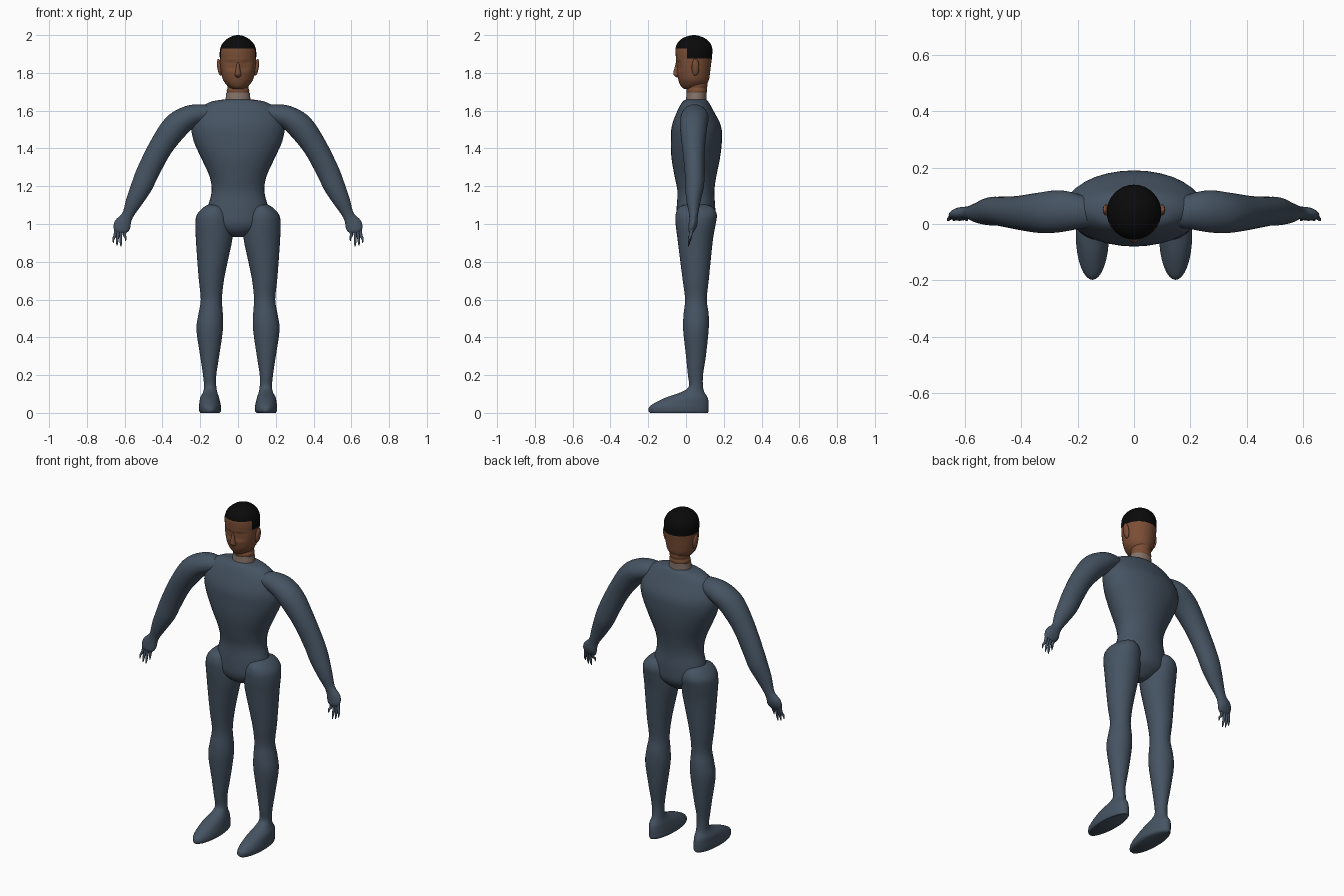
import bpy
import bmesh
import math
from mathutils import Vector

# Tables are in hundredths of a unit
UNIT = 0.01
SIDES = 32

default_cube = bpy.data.objects.get("Cube")
if default_cube:
    bpy.data.objects.remove(default_cube, do_unlink=True)


def make_material(name, red, green, blue):
    material = bpy.data.materials.new(name)
    material.use_nodes = True
    colour = (red, green, blue, 1)
    material.diffuse_color = colour
    shader = next(n for n in material.node_tree.nodes if n.type == "BSDF_PRINCIPLED")
    shader.inputs["Base Color"].default_value = colour
    shader.inputs["Roughness"].default_value = 0.8
    return material


suit = make_material("slate blue suit", .06, .087, .122)
skin = make_material("brown skin", .2, .078, .037)
hair = make_material("black hair", .003, .003, .003)
collar_tone = make_material("pale collar", .23, .17, .14)


def smooth_rows(rows, steps):
    """Resample rows of numbers with a Catmull-Rom spline."""
    result = []
    last = len(rows) - 1
    for i in range(last):
        before, start, end, after = (
            rows[max(i - 1, 0)], rows[i], rows[i + 1], rows[min(i + 2, last)])
        for step in range(steps):
            t = step / steps
            result.append([
                b + (c - a) * t / 2
                + (a - 2.5 * b + 2 * c - d / 2) * t * t
                + (1.5 * (b - c) + (d - a) / 2) * t ** 3
                for a, b, c, d in zip(before, start, end, after)])
    result.append(list(rows[last]))
    return result


def finish(name, bm, materials, mirrored):
    bmesh.ops.recalc_face_normals(bm, faces=bm.faces)
    mesh = bpy.data.meshes.new(name)
    bm.to_mesh(mesh)
    bm.free()
    mesh.shade_smooth()
    mesh.set_sharp_from_angle(angle=math.radians(50))
    for material in materials:
        mesh.materials.append(material)
    obj = bpy.data.objects.new(name, mesh)
    bpy.context.scene.collection.objects.link(obj)
    if mirrored:
        obj.modifiers.new("mirror", "MIRROR").use_mirror_merge = False
    return obj


def loft(name, rings, materials, mirrored=False, sides=SIDES):
    """Skin elliptical rings given as (centre, first axis, second axis)."""
    bm = bmesh.new()
    loops = []
    for centre, across, depth in rings:
        loop = []
        for i in range(sides):
            angle = math.tau * i / sides
            point = centre + across * math.cos(angle) + depth * math.sin(angle)
            loop.append(bm.verts.new(point * UNIT))
        loops.append(loop)
    for low, high in zip(loops, loops[1:]):
        for i in range(sides):
            j = (i + 1) % sides
            bm.faces.new((low[i], low[j], high[j], high[i]))
    bm.faces.new(loops[0])
    bm.faces.new(loops[-1])
    return finish(name, bm, materials, mirrored)


def stack(name, rows, materials, mirrored=False, steps=4):
    """Level rings from rows of height, x limits and y limits."""
    rings = []
    for z, x0, x1, y0, y1 in smooth_rows(rows, steps):
        rings.append((Vector(((x0 + x1) / 2, (y0 + y1) / 2, z)),
                      Vector(((x1 - x0) / 2, 0, 0)),
                      Vector((0, (y1 - y0) / 2, 0))))
    return loft(name, rings, materials, mirrored)


def symmetric(rows):
    return [(z, -half, half, front, back) for z, half, front, back in rows]


def limb(name, rows, materials, steps=4, sides=SIDES):
    """Mirrored tube in the xz plane from rows of x, z, radius, y, depth."""
    path = smooth_rows(rows, steps)
    rings = []
    for i, (x, z, radius, y, depth) in enumerate(path):
        start, end = path[max(i - 1, 0)], path[min(i + 1, len(path) - 1)]
        normal = Vector((start[1] - end[1], 0, end[0] - start[0])).normalized()
        rings.append((Vector((x, y, z)), normal * radius, Vector((0, depth, 0))))
    return loft(name, rings, materials, True, sides)


# Torso: crotch, waist, chest, shoulder slope
stack("torso", symmetric([
    (93, 2, 3, 8), (95, 8, -2, 11), (100, 15, -5, 15), (108, 16, -5, 15.5),
    (117, 14, -4.5, 15), (125, 15, -6, 16), (135, 19.5, -7.7, 18),
    (144, 23.5, -8, 19), (152, 24.5, -7.5, 18.5), (160, 21, -4.5, 14.5),
    (164.5, 15, -2, 12), (166, 7, 0, 10.5)]), [suit])

# Legs and feet, from sole to hip
stack("legs", [
    (0, 10, 20, -19, 11.5), (1, 9, 20.5, -19.8, 12), (3, 9, 20.7, -19.5, 12),
    (5, 9.3, 20.5, -17, 12), (8, 10, 20, -11, 11.5), (11, 11, 18.5, -2.5, 9.7),
    (14, 11.5, 18, 1.5, 9), (20, 11.5, 18.5, 1, 9), (30, 10, 20, 0, 10.5),
    (44, 8, 22, -1.5, 12), (52, 8, 21, -1.3, 12), (60, 8.5, 19.7, -.5, 11),
    (70, 7.5, 20.7, -1.7, 12), (80, 5.5, 21.5, -3, 13), (92, 3, 22.3, -4.5, 14.3),
    (100, 3, 22.6, -5.5, 15.7), (105, 4, 21.7, -5.5, 16.3), (109, 7, 18, -3.5, 14),
    (111, 10, 14, 3, 8)], [suit], mirrored=True)

# Arms and palms
limb("arms", [
    (15, 159, 4, 4, 5), (21, 158, 5.5, 4.5, 6.5), (27, 156, 6.3, 4.5, 7.5),
    (33.5, 151, 7, 4, 7.2), (41, 140.5, 6.3, 4, 6), (47.5, 128, 6, 4.5, 5.2),
    (51, 120, 5.6, 4.5, 5), (55, 112, 4.4, 4, 3.7), (58.5, 104.5, 3, 4, 2.3),
    (61, 100, 4.4, 3.7, 2.3), (62, 97, 4, 3, 1.8), (62.3, 95.5, 2.5, 2.7, 1)], [suit])

# Fingers, spread slightly from the palm
fingers = [(64.5, 66, 90), (63, 64, 88.5), (61.5, 62, 88), (59.5, 59.5, 91)]
for index, (root, tip, end) in enumerate(fingers):
    limb("finger_pair_%d" % (index + 1), [
        (root, 98, .9, 3, 1), (root + .6, 94, .8, 2.5, .9),
        (tip, end + 2, .6, 1.6, .6), (tip, end, .2, 1.2, .2)],
        [suit], steps=3, sides=10)

# Neck and collar
stack("collar", symmetric([
    (163, 6.8, -.5, 11), (166, 6.6, 0, 10.8), (169.5, 6.2, .3, 10.8)]), [collar_tone])
stack("neck", symmetric([
    (168.5, 5.4, .8, 10.5), (170.5, 6, .2, 11.2), (172, 5.5, .5, 11),
    (174, 5.8, 0, 11.5), (178, 5, 1, 11)]), [skin])

# Head, with eye sockets pressed in and a stepped hairline
head = stack("head", symmetric([
    (171.5, 3, -1, 7), (173, 5.3, -2.7, 10), (176, 7.8, -4, 12),
    (180, 8.9, -4.8, 12.7), (184, 9.4, -5.2, 13.2), (187.5, 9.6, -5.3, 13.7),
    (190, 9.7, -5.5, 13.9), (193, 9.4, -5.5, 13.9), (196, 7.9, -4.4, 12.7),
    (198.5, 5, -1.5, 9.7), (199.7, 2.2, 2, 6.5), (200, .3, 4, 4.6)]), [skin, hair])
for vertex in head.data.vertices:
    x, y, z = vertex.co
    if y < 0 and 1.82 < z < 1.865 and .015 < abs(x) < .065:
        vertex.co.y += .007
for face in head.data.polygons:
    centre = face.center
    if centre.z > 1.93 or (centre.y > 0 and centre.z > 1.875):
        face.material_index = 1

# Nose
stack("nose", symmetric([
    (177.5, .5, -4.8, -3), (178.7, 1.7, -6.3, -3), (180, 1.5, -6.7, -3),
    (183, 1, -6, -3), (186, .6, -5.2, -3)]), [skin])

# Ears
bm = bmesh.new()
bmesh.ops.create_uvsphere(bm, u_segments=16, v_segments=10, radius=1)
for vertex in bm.verts:
    x, y, z = vertex.co
    vertex.co = (.098 + .012 * x + .006 * z, .05 + .02 * y, 1.83 + .045 * z)
finish("ears", bm, [skin], True)
